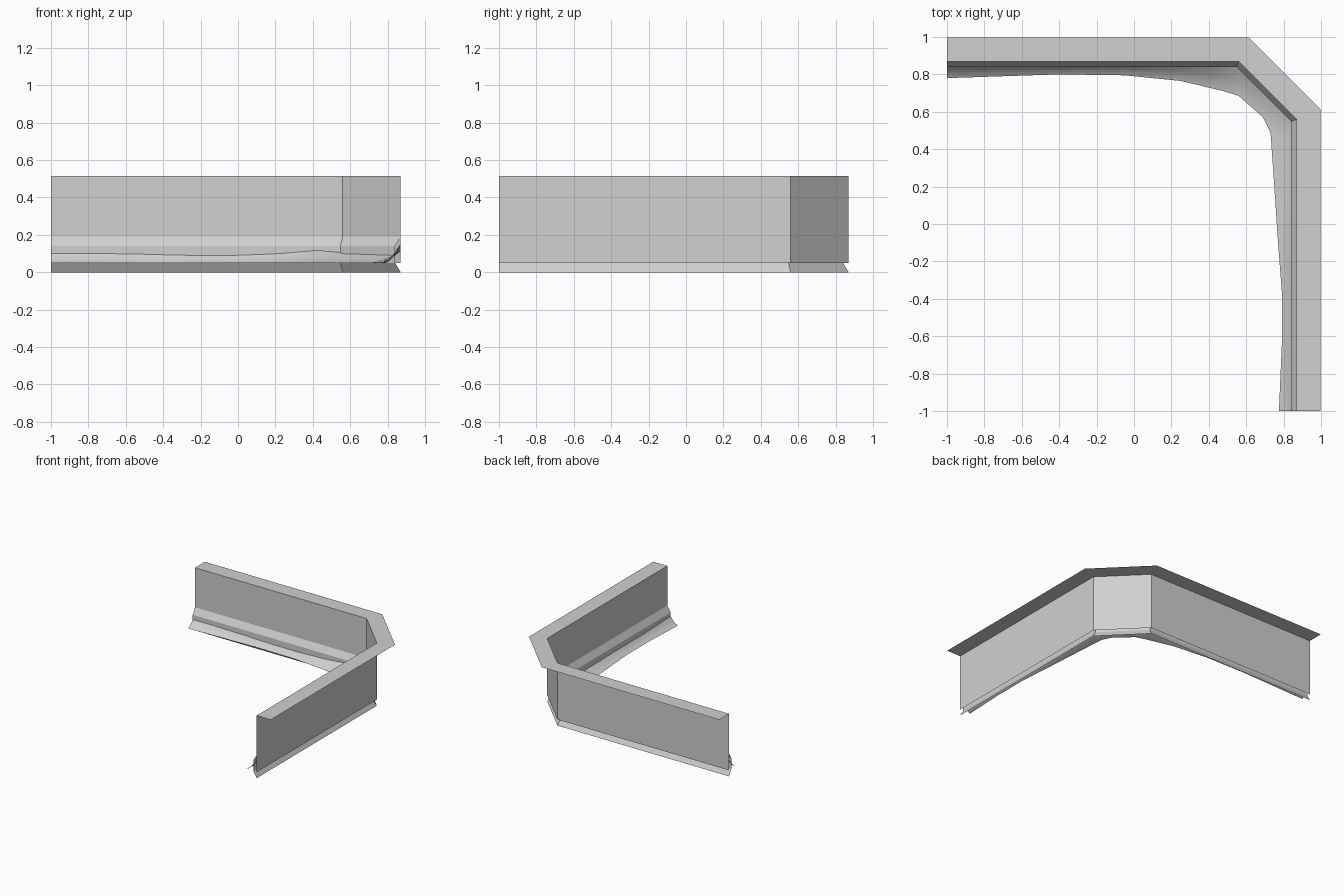
import bpy
import math

cube = bpy.data.objects.get("Cube")
if cube:
    bpy.data.objects.remove(cube)

grey = bpy.data.materials.new("plain grey")
grey.use_nodes = True
colour = (0.63, 0.63, 0.63, 1)
grey.diffuse_color = colour
grey.node_tree.nodes["Principled BSDF"].inputs["Base Color"].default_value = colour

WALL, SKIRT, LEDGE = 0.87, 0.84, 0.998
WALL_TOP, FLOOR = 0.515, 0.05


def add_sheet(name, rows, smooth=False):
    """Skin a grid of points, one row after another, as an open sheet."""
    n = len(rows[0])
    verts = [p for row in rows for p in row]
    faces = [(r * n + i, r * n + i + 1, (r + 1) * n + i + 1, (r + 1) * n + i)
             for r in range(len(rows) - 1) for i in range(n - 1)]
    mesh = bpy.data.meshes.new(name)
    mesh.from_pydata(verts, [], faces)
    mesh.materials.append(grey)
    obj = bpy.data.objects.new(name, mesh)
    bpy.context.collection.objects.link(obj)
    if smooth:
        bpy.ops.object.select_all(action='DESELECT')
        obj.select_set(True)
        bpy.context.view_layer.objects.active = obj
        bpy.ops.object.shade_smooth_by_angle(angle=math.radians(40))
    return obj


def run(d, z):
    """Mitred path along both legs and the cut corner, at distance d."""
    c = 0.56 + (d - WALL) * math.tan(math.pi / 8)
    return [(-1, d, z), (c, d, z), (d, c, z), (d, -1, z)]


def sweep(name, profile):
    return add_sheet(name, [run(d, z) for d, z in profile])


# Wall, flat ledge on top, and skirting on the inside
sweep("wall", [(WALL, FLOOR), (WALL, WALL_TOP)])
sweep("top_ledge", [(LEDGE, WALL_TOP), (WALL, WALL_TOP)][::-1])
sweep("skirting", [(WALL, 0), (SKIRT, FLOOR), (SKIRT, 0.14), (WALL, 0.19)])

# Uneven drift along the foot: toe x, toe y, wall x, wall y, height at wall
BACK = 0.868
sections = [
    (-1, 0.78, -1, BACK, 0.14), (-0.7, 0.79, -0.7, BACK, 0.145),
    (-0.4, 0.80, -0.4, BACK, 0.145), (-0.05, 0.795, -0.05, BACK, 0.13),
    (0.25, 0.765, 0.22, BACK, 0.13), (0.48, 0.71, 0.42, BACK, 0.14),
    (0.56, 0.685, 0.558, BACK, 0.12), (0.69, 0.57, BACK, 0.558, 0.11),
    (0.73, 0.49, BACK, 0.42, 0.11), (0.75, 0.2, BACK, 0.2, 0.11),
    (0.77, -0.1, BACK, -0.1, 0.12), (0.79, -0.36, BACK, -0.36, 0.14),
    (0.79, -0.65, BACK, -0.65, 0.14), (0.775, -1, BACK, -1, 0.15),
]
rows = []
for tx, ty, wx, wy, h in sections:
    rows.append([(wx + (tx - wx) * t, wy + (ty - wy) * t,
                  FLOOR + (h - FLOOR) * (1 - t) ** 1.5)
                 for t in (i / 4 for i in range(5))])
add_sheet("floor_drift", [list(r) for r in zip(*rows)][::-1], smooth=True)
